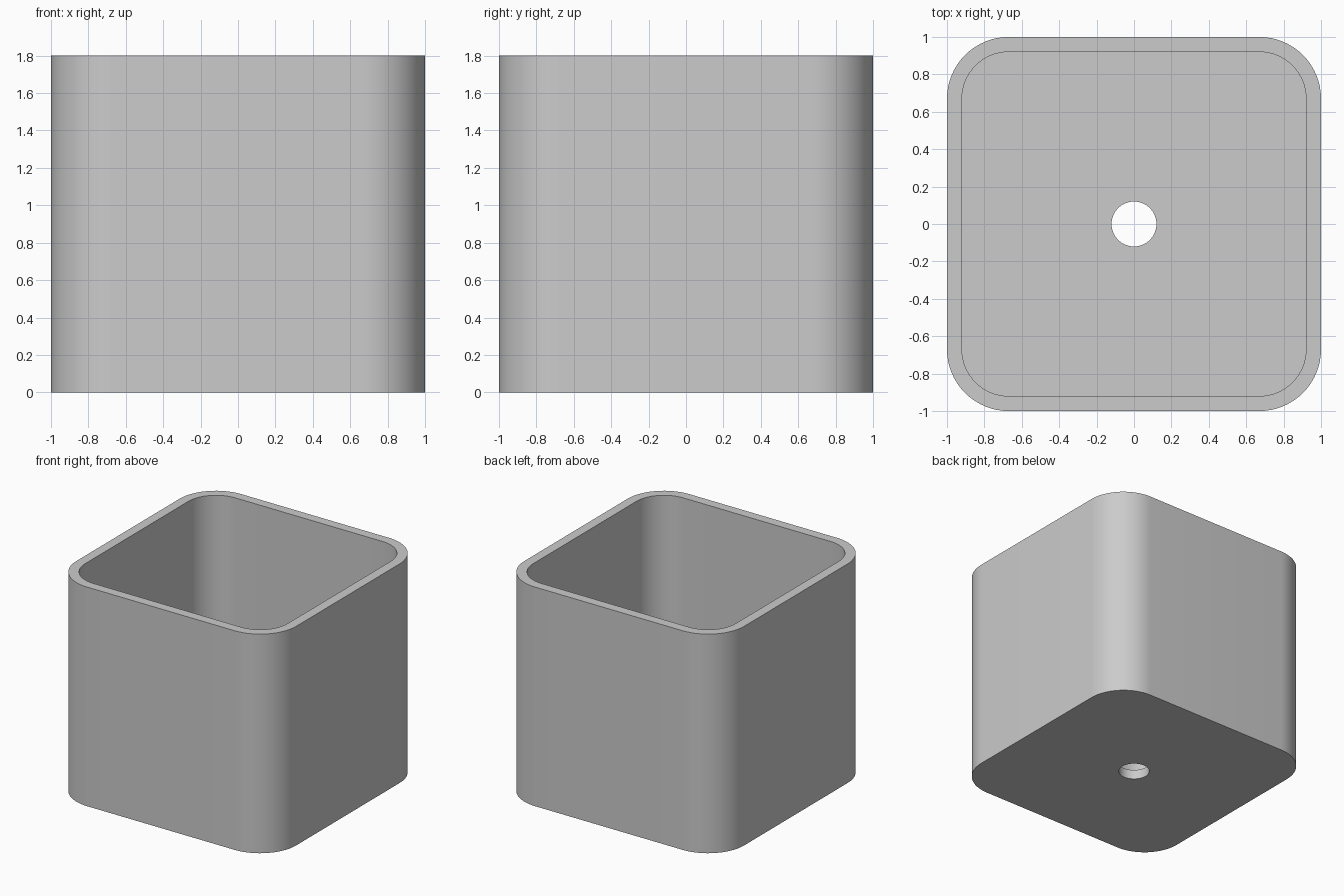
import bpy, bmesh
from math import cos, sin, pi, radians

cube = bpy.data.objects.get("Cube")
if cube:
    bpy.data.objects.remove(cube, do_unlink=True)

HEIGHT = 1.8
WALL = 0.08          # walls and floor share one thickness
CORNER = 0.67        # centre of the corner arcs
HOLE = 0.12
STEPS = 16           # segments per corner
COUNT = 4 * (STEPS + 1)


def rounded_square(half):
    """Outline with four round corners, counter-clockwise."""
    radius = half - CORNER
    points = []
    for corner, (sx, sy) in enumerate([(1, 1), (-1, 1), (-1, -1), (1, -1)]):
        for i in range(STEPS + 1):
            a = (corner + i / STEPS) * pi / 2
            points.append((sx * CORNER + radius * cos(a),
                           sy * CORNER + radius * sin(a)))
    return points


def circle(radius):
    """Outline with the same point count as the rounded square."""
    angles = [(i + 0.5) * 2 * pi / COUNT for i in range(COUNT)]
    return [(radius * cos(a), radius * sin(a)) for a in angles]


outer, inner, hole = rounded_square(1), rounded_square(1 - WALL), circle(HOLE)

# Section of the pot: outside, rim, inside, floor, drain hole, underside
section = [(outer, 0), (outer, HEIGHT), (inner, HEIGHT),
           (inner, WALL), (hole, WALL), (hole, 0)]

bm = bmesh.new()
rings = [[bm.verts.new((x, y, z)) for x, y in outline] for outline, z in section]
for k, ring in enumerate(rings):
    following = rings[(k + 1) % len(rings)]
    for i in range(COUNT):
        j = (i + 1) % COUNT
        bm.faces.new((ring[i], ring[j], following[j], following[i]))
bmesh.ops.recalc_face_normals(bm, faces=bm.faces)

mesh = bpy.data.meshes.new("planter_pot")
bm.to_mesh(mesh)
bm.free()
pot = bpy.data.objects.new("planter_pot", mesh)
bpy.context.collection.objects.link(pot)

# Plain grey finish
grey = bpy.data.materials.new("plain_grey")
grey.use_nodes = True
colour = (0.6, 0.6, 0.6, 1)
grey.diffuse_color = colour
grey.node_tree.nodes["Principled BSDF"].inputs["Base Color"].default_value = colour
mesh.materials.append(grey)

# Smooth corners, crisp rims
bpy.ops.object.select_all(action="DESELECT")
pot.select_set(True)
bpy.context.view_layer.objects.active = pot
bpy.ops.object.shade_smooth_by_angle(angle=radians(30))
